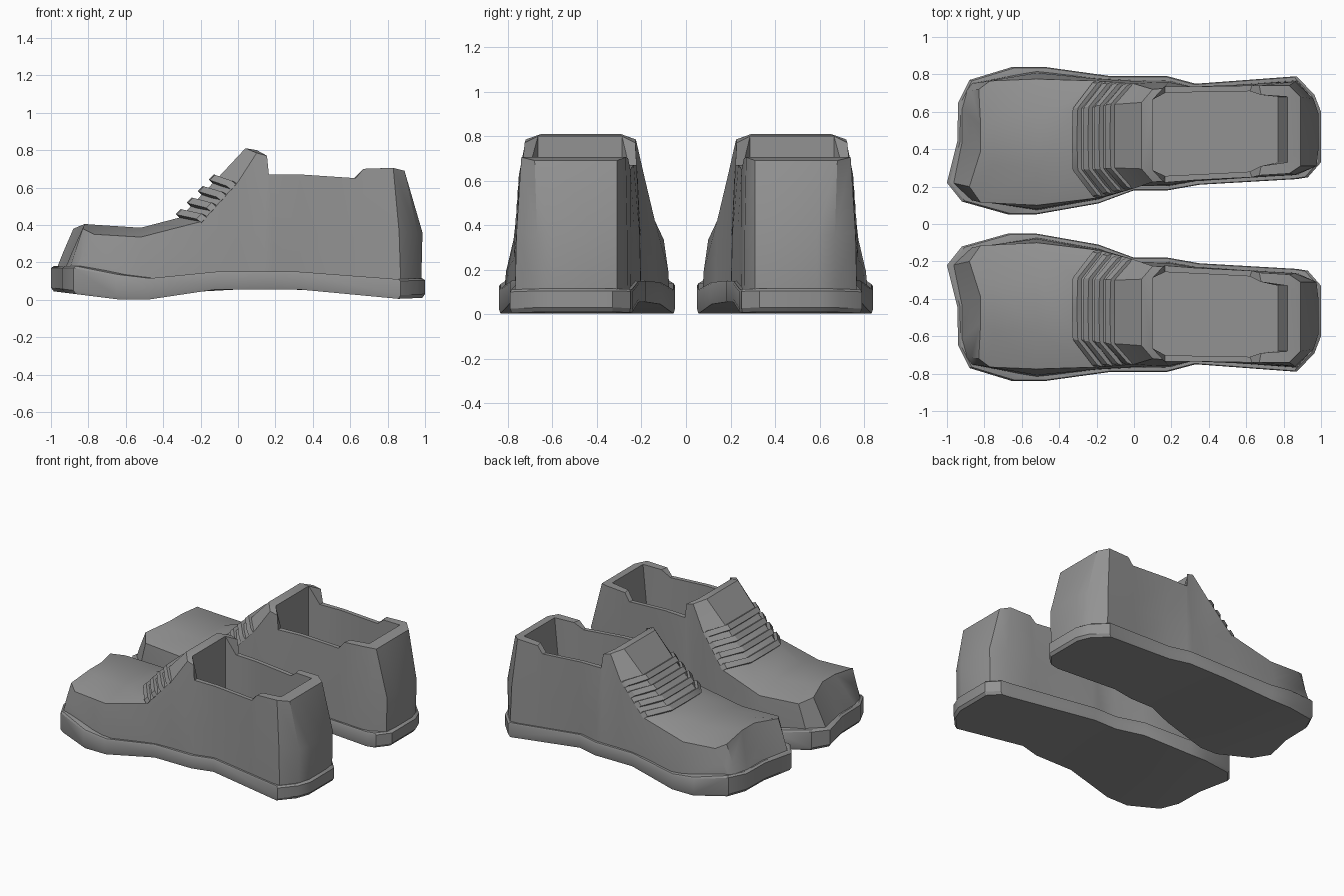
import bpy, bmesh
from math import radians
from mathutils import Vector

if "Cube" in bpy.data.objects:
    bpy.data.objects.remove(bpy.data.objects["Cube"])

# Sole outline: inner and outer side, toe to heel
INNER = [(-1, .22), (-.92, .12), (-.67, .05), (-.53, .05), (-.19, .11), (0, .18),
         (.18, .18), (.35, .21), (.87, .24), (.93, .25), (1, .33)]
OUTER = [(-.945, .44), (-.94, .65), (-.88, .77), (-.65, .84), (-.48, .84), (-.12, .79),
         (.18, .79), (.33, .75), (.87, .79), (.965, .69), (1, .6)]
Z_BOTTOM = [(-1, .045), (-.92, .035), (-.65, .002), (-.48, .002), (-.12, .055),
            (.33, .055), (.87, .005), (1, .01)]
Z_TOP = [(-1, .18), (-.87, .18), (-.53, .11), (-.12, .15), (.33, .15), (.87, .11), (1, .115)]

# Upper stations: edge x, crown x, inner y, outer y, edge z, crown z, crown inset
STATIONS = [
    (-.83, -.82, .20, .72, .38, .405, .19),
    (-.77, -.75, .115, .765, .35, .40, .20),
    (-.52, -.52, .10, .775, .335, .385, .20),
    (-.19, -.31, .14, .765, .42, .44, .15),
    (.00, -.10, .19, .75, .63, .66, .11),
    (.10, .04, .225, .72, .785, .81, .07),
    (.155, .10, .228, .725, .77, .80, .06),
    (.165, .165, .222, .735, .67, .67, .035),
    (.33, .33, .235, .735, .67, .67, .03),
    (.63, .62, .25, .74, .65, .65, .03),
    (.67, .68, .26, .74, .70, .70, .05),
    (.83, .82, .27, .74, .705, .705, .06),
    (.89, .89, .31, .68, .69, .69, .09)]
TOE_BASE = [(-.97, .22), (-.925, .44), (-.925, .62), (-.90, .71)]
HEEL_BASE = [(.97, .31), (.98, .40), (.98, .59), (.955, .67)]
BASE_X = {1: -.87, 6: .14, 7: .19, 11: .87}
OPEN_FROM, OPEN_TO, FLOOR_Z = 6, 11, .2

grey = bpy.data.materials.new("dark_grey")
grey.diffuse_color = (.29, .29, .29, 1)
grey.use_nodes = True
grey.node_tree.nodes["Principled BSDF"].inputs["Base Color"].default_value = grey.diffuse_color


def interp(table, x):
    if x <= table[0][0]:
        return table[0][1]
    for (x0, v0), (x1, v1) in zip(table, table[1:]):
        if x <= x1 and x1 > x0:
            return v0 + (v1 - v0) * (x - x0) / (x1 - x0)
    return table[-1][1]


def finish(name, bm, angle=32):
    """Make the object and mirror it into a pair."""
    bmesh.ops.recalc_face_normals(bm, faces=bm.faces[:])
    mesh = bpy.data.meshes.new(name)
    bm.to_mesh(mesh)
    bm.free()
    mesh.materials.append(grey)
    ob = bpy.data.objects.new(name, mesh)
    bpy.context.collection.objects.link(ob)
    bpy.ops.object.select_all(action='DESELECT')
    ob.select_set(True)
    bpy.context.view_layer.objects.active = ob
    bpy.ops.object.shade_smooth_by_angle(angle=radians(angle))
    mod = ob.modifiers.new("pair", 'MIRROR')
    mod.use_axis = (False, True, False)
    mod.use_mirror_merge = False


def bridge(bm, a, b, closed=True):
    n = len(a)
    for i in range(n if closed else n - 1):
        j = (i + 1) % n
        bm.faces.new((a[i], a[j], b[j], b[i]))


# Sole: stacked rings capped with cross strips
bm = bmesh.new()
outline = INNER + OUTER[::-1]


def sole_ring(scale, z_of):
    return [bm.verts.new((x * scale, .445 + (y - .445) * scale, z_of(x))) for x, y in outline]


rings = [sole_ring(.985, lambda x: interp(Z_BOTTOM, x)),
         sole_ring(1, lambda x: interp(Z_BOTTOM, x) + .02),
         sole_ring(1, lambda x: interp(Z_TOP, x) - .01),
         sole_ring(.985, lambda x: interp(Z_TOP, x)),
         sole_ring(.93, lambda x: interp(Z_TOP, x))]
for a, b in zip(rings, rings[1:]):
    bridge(bm, a, b)
half = len(INNER)
for ring in (rings[0], rings[-1]):
    bridge(bm, ring[:half], ring[half:][::-1], closed=False)
finish("sole", bm)

# Upper: top grid of four columns
bm = bmesh.new()
top = []
for i, (xe, xc, ym, yl, ze, zc, inset) in enumerate(STATIONS):
    shift = -.05 if i < 2 else 0
    top.append([bm.verts.new(p) for p in (
        (xe + shift, ym, ze), (xc, ym + inset, zc), (xc, yl - inset, zc), (xe, yl, ze))])
for i in range(len(top) - 1):
    for c in range(3):
        if not (c == 1 and OPEN_FROM <= i < OPEN_TO):
            bm.faces.new((top[i][c], top[i + 1][c], top[i + 1][c + 1], top[i][c + 1]))


# Upper: side walls down to the sole
def base_point(i, c):
    if i == 0:
        x, y = TOE_BASE[c]
    elif i == len(STATIONS) - 1:
        x, y = HEEL_BASE[c]
    else:
        x = BASE_X.get(i, STATIONS[i][0])
        y = interp(INNER, x) + .022 if c == 0 else interp(OUTER, x) - .022
    return Vector((x, y, interp(Z_TOP, x) - .015))


last = len(STATIONS) - 1
keys = ([(0, c) for c in range(4)] + [(i, 3) for i in range(1, last)]
        + [(last, c) for c in (3, 2, 1, 0)] + [(i, 0) for i in range(last - 1, 0, -1)])
rim = [top[i][c] for i, c in keys]
base = [base_point(i, c) for i, c in keys]
middle = []
for (i, c), v, b in zip(keys, rim, base):
    k = .42 if i < 2 else (-.07 if i == last else .22)
    p = b.lerp(v.co, k)
    height = .4 if 2 <= i < last - 1 else .44
    p.z = b.z + (v.co.z - b.z) * height
    middle.append(bm.verts.new(p))
bridge(bm, rim, middle)
bridge(bm, middle, [bm.verts.new(b) for b in base])

# Upper: foot opening with inner walls and floor, sloped at the heel
left = [top[i][1] for i in range(OPEN_FROM, OPEN_TO + 1)]
right = [top[i][2] for i in range(OPEN_FROM, OPEN_TO + 1)]
low_l, low_r = ([bm.verts.new((min(v.co.x, .77), v.co.y, FLOOR_Z)) for v in side]
                for side in (left, right))
bridge(bm, left + right[::-1], low_l + low_r[::-1])
bridge(bm, low_l, low_r, closed=False)
finish("upper", bm)


# Laces: flat bands following the tongue
def tongue_path(t):
    a, b = STATIONS[3], STATIONS[4]
    xe, xc, ym, yl, ze, zc, s = [p + (q - p) * t for p, q in zip(a, b)]
    mid = (ym + yl) / 2
    return [Vector(p) for p in (
        (xe, ym + .004, ze - .01), (xe - .015, ym + .02, ze), (xc, ym + s, zc),
        (xc - .005, mid, zc + .003),
        (xc, yl - s, zc), (xe - .015, yl - .02, ze), (xe, yl - .004, ze - .01))]


for n, t in enumerate((.08, .36, .64, .92)):
    bm = bmesh.new()
    path, ahead = tongue_path(t), tongue_path(t + .1)
    sections = []
    for i, (p, q) in enumerate(zip(path, ahead)):
        d = (q - p).normalized() * .026
        side = (-.9, -.5, -.1, 0, .1, .5, .9)[i]
        up = Vector((-.7, side, .7)).normalized() * (.008 if i in (0, 6) else .023)
        sections.append([bm.verts.new(v) for v in
                         (p - d - up, p - d + up, p + d * .5 + up, p + d - up)])
    for a, b in zip(sections, sections[1:]):
        bridge(bm, a, b)
    bm.faces.new(sections[0])
    bm.faces.new(sections[-1])
    finish(f"lace_{n + 1}", bm)
